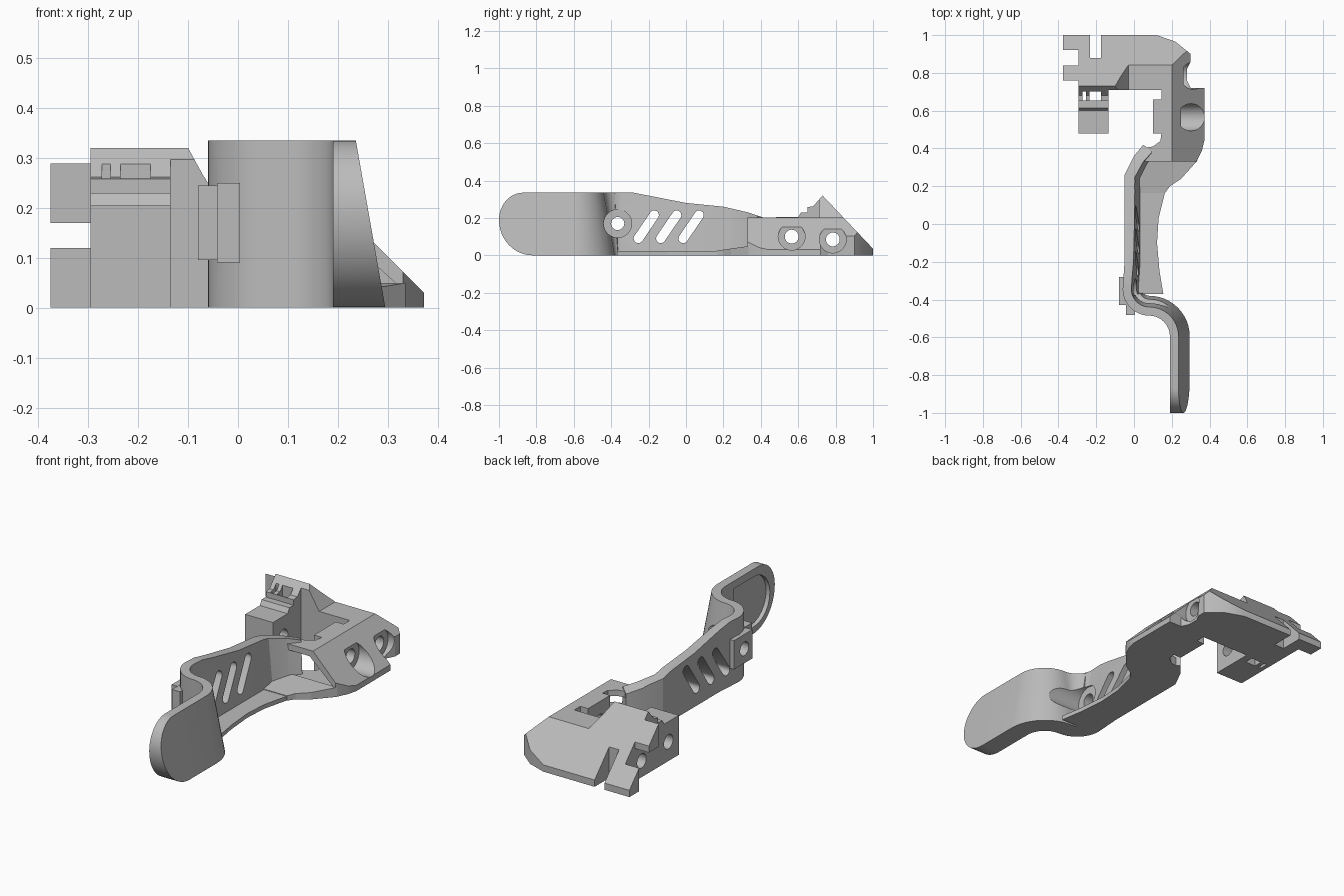
import bpy, bmesh, math
from mathutils import Vector

cube = bpy.data.objects.get("Cube")
if cube:
    bpy.data.objects.remove(cube)

grey = bpy.data.materials.new("plain grey")
grey.use_nodes = True
grey.diffuse_color = (0.5, 0.5, 0.5, 1)
grey.node_tree.nodes["Principled BSDF"].inputs["Base Color"].default_value = (0.5, 0.5, 0.5, 1)


def finish(name, bm):
    bmesh.ops.recalc_face_normals(bm, faces=bm.faces)
    mesh = bpy.data.meshes.new(name)
    bm.to_mesh(mesh)
    bm.free()
    mesh.materials.append(grey)
    ob = bpy.data.objects.new(name, mesh)
    bpy.context.collection.objects.link(ob)
    return ob


def prism(name, pts, axis, lo, hi):
    """Extrude a 2D outline along an axis."""
    def place(a, b, t):
        return {"x": (t, a, b), "y": (a, t, b), "z": (a, b, t)}[axis]
    bm = bmesh.new()
    low = [bm.verts.new(place(a, b, lo)) for a, b in pts]
    top = [bm.verts.new(place(a, b, hi)) for a, b in pts]
    n = len(pts)
    bm.faces.new(low)
    bm.faces.new(top)
    for i in range(n):
        j = (i + 1) % n
        bm.faces.new((low[i], low[j], top[j], top[i]))
    return finish(name, bm)


def box(name, x, y, z):
    return prism(name, [(x[0], y[0]), (x[1], y[0]), (x[1], y[1]), (x[0], y[1])], "z", *z)


def arc(cx, cy, rx, ry, a0, a1, n=12):
    angles = [math.radians(a0 + (a1 - a0) * i / n) for i in range(n + 1)]
    return [(cx + rx * math.cos(a), cy + ry * math.sin(a)) for a in angles]


def drill(y, z, r, x0, x1):
    return prism("drill", arc(y, z, r, r, 0, 350, 35), "x", x0, x1)


def combine(ob, tool, op="DIFFERENCE"):
    mod = ob.modifiers.new("cut", "BOOLEAN")
    mod.operation, mod.object, mod.solver = op, tool, "EXACT"
    bpy.context.view_layer.update()
    graph = bpy.context.evaluated_depsgraph_get()
    mesh = bpy.data.meshes.new_from_object(ob.evaluated_get(graph))
    ob.modifiers.clear()
    ob.data = mesh
    bpy.data.objects.remove(tool)


# Lever: tapered wall swept along an S path
path = [(0.19, -1.02), (0.19, -0.8)]
path += arc(0.08, -0.595, 0.11, 0.11, 0, 90)
path += arc(0.08, -0.345, 0.14, 0.14, 270, 180)[1:]
path += [(-0.05, -0.2), (-0.05, 0.17), (-0.05, 0.26), (0.0, 0.36), (0.05, 0.42)]
TOP = 0.34
bm = bmesh.new()
rings = []
for i, p in enumerate(path):
    a, b = Vector(path[max(i - 1, 0)]), Vector(path[min(i + 1, len(path) - 1)])
    d = (b - a).normalized()
    side = Vector((d.y, -d.x))
    p = Vector(p)
    base = 0.105 if p.y < -0.4 else 0.085
    wide, thin = p + side * base, p + side * 0.045
    rings.append([bm.verts.new(v) for v in
                  ((*p, 0), (*wide, 0), (*thin, TOP), (*p, TOP))])
for r, s in zip(rings, rings[1:]):
    for k in range(4):
        m = (k + 1) % 4
        bm.faces.new((r[k], r[m], s[m], s[k]))
bm.faces.new(rings[0])
bm.faces.new(rings[-1])
lever = finish("lever", bm)
outline = arc(-0.82, 0.19, 0.18, 0.19, 270, 180) + arc(-0.87, 0.19, 0.13, 0.145, 180, 90)[1:]
outline += [(-0.28, 0.335), (0, 0.28), (0.2, 0.26), (0.33, 0.23), (0.42, 0.2), (0.42, 0)]
combine(lever, prism("side_profile", outline, "x", -0.5, 0.6), "INTERSECT")

# Shallow pocket on the inner paddle face
pocket = arc(-0.83, 0.165, 0.13, 0.13, 270, 90) + [(-0.66, 0.295), (-0.66, 0.035)]
combine(lever, prism("pocket", pocket, "x", 0.1, 0.212))

# Screw boss with its countersink
combine(lever, box("boss", (-0.08, -0.01), (-0.43, -0.28), (0.095, 0.245)), "UNION")
combine(lever, box("boss_lip", (-0.042, 0.004), (-0.482, -0.40), (0.09, 0.25)), "UNION")
combine(lever, drill(-0.365, 0.17, 0.035, -0.2, 0.3))
combine(lever, drill(-0.365, 0.17, 0.075, -0.01, 0.3))

# Three slanted slots
for k in range(3):
    y = -0.255 + 0.12 * k
    slot = arc(y, 0.09, 0.025, 0.025, 150, 330, 8) + arc(y + 0.085, 0.215, 0.025, 0.025, -30, 150, 8)
    combine(lever, prism("slot", slot, "x", -0.2, 0.2))

# Base flange beside the wall
prism("flange", [(-0.03, -0.37), (0.155, -0.37), (0.135, -0.25), (0.122, -0.1),
                 (0.13, 0.03), (0.165, 0.17), (-0.03, 0.17)], "z", 0, 0.022)

# Sloping floor that joins the flange to the bracket
joint = prism("joint_floor", [(-0.04, 0.165), (0.165, 0.165), (0.19, 0.2), (0.25, 0.24),
                              (0.335, 0.335), (0.0, 0.335)], "z", 0, 0.2)
combine(joint, prism("ramp", [(0.1, 0.025), (0.165, 0.025), (0.34, 0.05), (0.34, 0.3), (0.1, 0.3)],
                     "x", -0.3, 0.6))

# Bracket outline
plan = [(0.0, 0.33), (0.33, 0.33), (0.36, 0.39), (0.372, 0.44), (0.372, 0.72), (0.30, 0.72),
        (0.28, 0.76), (0.28, 0.82), (0.30, 0.86), (0.30, 0.9), (0.22, 0.965), (0.12, 1.0),
        (-0.175, 1.0), (-0.175, 0.88), (-0.232, 0.88), (-0.232, 1.0),
        (-0.375, 1.0), (-0.375, 0.92), (-0.295, 0.92), (-0.295, 0.84), (-0.375, 0.84),
        (-0.375, 0.76), (-0.295, 0.76), (-0.295, 0.48), (-0.135, 0.48), (-0.135, 0.71),
        (0.145, 0.71), (0.145, 0.66), (0.10, 0.66), (0.10, 0.48), (0.145, 0.48),
        (0.14, 0.44), (0.10, 0.41), (0.04, 0.40), (0.0, 0.36)]
bracket = prism("bracket", plan, "z", 0, 0.4)
slope = [(0.3, 0), (0.3, 0.205), (0.6, 0.205), (0.615, 0.23), (0.65, 0.23), (0.65, 0.258),
         (0.68, 0.262), (0.73, 0.32), (1.005, 0.03), (1.005, 0)]
combine(bracket, prism("bracket_profile", slope, "x", -0.6, 0.6), "INTERSECT")

# Low right half with an angled outer side
drop = [(-0.1, 0.5), (-0.1, 0.32), (-0.07, 0.265), (-0.03, 0.203), (0.2, 0.203),
        (0.372, 0.03), (0.6, 0.03), (0.6, 0.5)]
combine(bracket, prism("side_slope", drop, "y", 0.2, 1.2))

# Tunnel under the front of the bracket
tunnel = [(-0.1, 0.045), (0.32, 0.045), (0.18, 0.172), (-0.1, 0.172)]
combine(bracket, prism("tunnel", tunnel, "y", 0.2, 0.465))

# Slots behind the block and space beneath the upper tab
combine(bracket, box("block_slot", (-0.235, -0.175), (0.655, 0.702), (-0.1, 0.5)))
combine(bracket, box("block_slot", (-0.272, -0.255), (0.655, 0.702), (-0.1, 0.5)))
combine(bracket, box("tab_gap", (-0.5, -0.295), (0.7, 0.88), (-0.1, 0.17)))

# Cross holes with countersinks
for y, z, x in ((0.565, 0.1, 0.25), (0.785, 0.085, 0.262)):
    combine(bracket, drill(y, z, 0.037, -0.6, 0.6))
    combine(bracket, drill(y, z, 0.072, x, 0.6))

for ob in (lever, bracket):
    bpy.ops.object.select_all(action="DESELECT")
    ob.select_set(True)
    bpy.context.view_layer.objects.active = ob
    bpy.ops.object.shade_smooth_by_angle(angle=math.radians(25))
